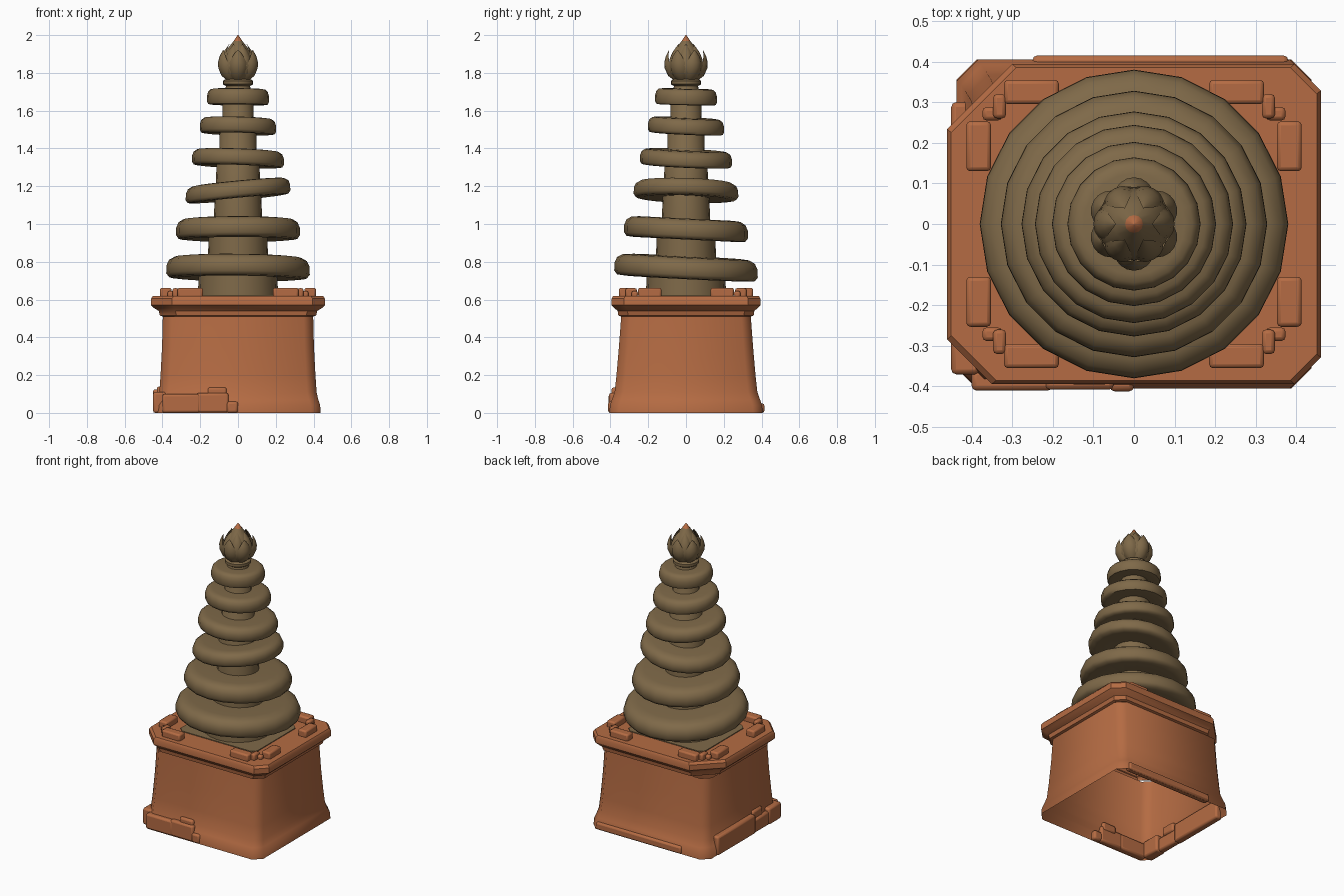
import bpy, bmesh, math
from math import sin, cos, pi

if "Cube" in bpy.data.objects:
    bpy.data.objects.remove(bpy.data.objects["Cube"])


def material(name, rgb):
    m = bpy.data.materials.new(name)
    m.diffuse_color = (*rgb, 1)
    m.use_nodes = True
    m.node_tree.nodes["Principled BSDF"].inputs["Base Color"].default_value = m.diffuse_color
    return m


CLAY = material("terracotta", (0.46, 0.148, 0.056))
BRONZE = material("olive brown", (0.212, 0.142, 0.066))


def finish(name, bm, mats, angle=40, bevel=0):
    bmesh.ops.recalc_face_normals(bm, faces=bm.faces[:])
    me = bpy.data.meshes.new(name)
    bm.to_mesh(me)
    bm.free()
    ob = bpy.data.objects.new(name, me)
    bpy.context.collection.objects.link(ob)
    for m in mats:
        me.materials.append(m)
    if bevel:
        b = ob.modifiers.new("soft_edges", 'BEVEL')
        b.width, b.segments = bevel, 2
    bpy.ops.object.select_all(action='DESELECT')
    ob.select_set(True)
    bpy.context.view_layer.objects.active = ob
    if angle:
        bpy.ops.object.shade_smooth_by_angle(angle=math.radians(angle))
    return ob


def loft(bm, loops, cap_top=False):
    rows = [[bm.verts.new(p) for p in lp] for lp in loops]
    n = len(rows[0])
    for a, b in zip(rows, rows[1:]):
        for i in range(n):
            bm.faces.new((a[i], a[(i + 1) % n], b[(i + 1) % n], b[i]))
    if cap_top:
        bm.faces.new(rows[-1])


def circle(r, z, n=20, tx=0, ty=0):
    out = []
    for i in range(n):
        a = 2 * pi * i / n
        x, y = r * cos(a), r * sin(a)
        out.append((x, y, z + tx * x + ty * y))
    return out


def octagon(hx, hy, z, c):
    """Rectangle with cut corners; c = cuts at (+,+), (-,+), (-,-), (+,-)."""
    a, b, d, e = c
    return [(hx, hy - a, z), (hx - a, hy, z), (-hx + b, hy, z), (-hx, hy - b, z),
            (-hx, -hy + d, z), (-hx + d, -hy, z), (hx - e, -hy, z), (hx, -hy + e, z)]


def box(bm, x0, x1, y0, y1, z0, z1):
    lo = [(x0, y0), (x1, y0), (x1, y1), (x0, y1)]
    v = [bm.verts.new((x, y, z)) for z in (z0, z1) for x, y in lo]
    for f in ((3, 2, 1, 0), (4, 5, 6, 7), (0, 1, 5, 4), (1, 2, 6, 5), (2, 3, 7, 6), (3, 0, 4, 7)):
        bm.faces.new([v[i] for i in f])


# pedestal: open-bottomed flared shell
bm = bmesh.new()
even = (0.05,) * 4
loft(bm, [octagon(x, y, z, even) for x, y, z in (
    (0.437, 0.405, 0), (0.435, 0.403, 0.04), (0.425, 0.392, 0.07), (0.416, 0.378, 0.11),
    (0.41, 0.368, 0.2), (0.402, 0.355, 0.35), (0.398, 0.343, 0.51))])
finish("pedestal_body", bm, [CLAY], 50)

# moulded cornice with unequal, chipped corners
bm = bmesh.new()
chips = (0.065, 0.16, 0.11, 0.065)
loft(bm, [octagon(x, y, z, tuple(c * k for c in chips)) for x, y, z, k in (
    (0.398, 0.343, 0.51, 0.7), (0.413, 0.358, 0.515, 0.8), (0.42, 0.362, 0.54, 0.8),
    (0.445, 0.38, 0.555, 1), (0.46, 0.394, 0.57, 1), (0.46, 0.394, 0.605, 1),
    (0.45, 0.385, 0.62, 1))], True)
finish("pedestal_cornice", bm, [CLAY], 35)

# low parapet: two blocks per side plus stepped corner pieces
bm = bmesh.new()
for sx in (-1, 1):
    for sy in (-1, 1):
        for x0, x1, y0, y1, h in (
                (0.185, 0.32, 0.295, 0.355, 0.662), (0.352, 0.413, 0.13, 0.253, 0.662),
                (0.315, 0.347, 0.26, 0.32, 0.66), (0.325, 0.373, 0.255, 0.288, 0.645)):
            xs, ys = sorted((sx * x0, sx * x1)), sorted((sy * y0, sy * y1))
            box(bm, *xs, *ys, 0.612, h)
finish("parapet_blocks", bm, [CLAY], 30, 0.01)

# broken plinth remains along the front left and left side
bm = bmesh.new()
for b in ((-0.40, -0.20, -0.41, -0.36, 0, 0.10), (-0.22, -0.05, -0.408, -0.365, 0, 0.105),
          (-0.16, -0.06, -0.395, -0.36, 0.08, 0.135), (-0.06, 0.0, -0.412, -0.37, 0, 0.06),
          (-0.45, -0.40, -0.10, 0.30, 0, 0.125), (-0.445, -0.40, -0.25, -0.09, 0, 0.09),
          (-0.43, -0.39, -0.2, -0.1, 0.08, 0.14), (-0.45, -0.38, -0.37, -0.24, 0, 0.11)):
    box(bm, *b)
box(bm, -0.25, 0.38, 0.37, 0.415, 0, 0.05)
finish("plinth_rubble", bm, [CLAY], 30, 0.012)

# thin floor under the spire
bm = bmesh.new()
loft(bm, [octagon(0.285, 0.23, z, (0.03,) * 4) for z in (0.615, 0.625)], True)
finish("spire_floor", bm, [BRONZE], 30)

# stepped central column
bm = bmesh.new()
loft(bm, [circle(r, z) for r, z in (
    (0.212, 0.615), (0.208, 0.76), (0.16, 0.77), (0.155, 0.97), (0.13, 0.98), (0.122, 1.17),
    (0.118, 1.19), (0.113, 1.34), (0.10, 1.36), (0.096, 1.51), (0.083, 1.53), (0.08, 1.67),
    (0.072, 1.69), (0.064, 1.73), (0.08, 1.74), (0.08, 1.758), (0.06, 1.77))], True)
finish("spire_column", bm, [BRONZE], 35)

# six tilted umbrella rings: radius, centre height, half thickness, tilt in x, tilt in y, inner radius
for i, (r, z, h, tx, ty, ri) in enumerate((
        (0.38, 0.768, 0.06, -0.01, -0.05, 0.14), (0.328, 0.972, 0.057, 0.0, -0.05, 0.115),
        (0.277, 1.177, 0.047, 0.095, -0.03, 0.105), (0.244, 1.347, 0.045, -0.035, -0.045, 0.09),
        (0.202, 1.518, 0.044, -0.025, -0.045, 0.07), (0.164, 1.672, 0.044, -0.01, -0.025, 0.055))):
    bm = bmesh.new()
    e = 0.16 * r
    loft(bm, [circle(a, z + k * h, 20, tx, ty) for a, k in (
        (ri, -0.75), (r - e, -0.95), (r - 0.25 * e, -0.88), (r, -0.55), (r - 0.02 * e, 0.15),
        (r - 0.25 * e, 0.65), (r - 0.75 * e, 0.93), (r - 1.5 * e, 1.0), (ri, 1.0))])
    finish("umbrella_ring_%d" % (i + 1), bm, [BRONZE], 55)

# lotus bud core with a clay tip
bm = bmesh.new()
loft(bm, [circle(r, z, 12) for r, z in (
    (0.05, 1.755), (0.08, 1.79), (0.09, 1.84), (0.078, 1.89), (0.05, 1.935), (0.022, 1.97),
    (0.002, 2.0))], True)
core = finish("bud_core", bm, [BRONZE, CLAY], 60)
for p in core.data.polygons:
    p.material_index = int(p.center.z > 1.975)


# bud petals: curved pointed shells in two rows
def petals(name, count, start, prof, spread):
    bm = bmesh.new()
    for k in range(count):
        mid = start + 2 * pi * k / count
        rows = []
        for r, z, w in prof:
            row = []
            for j in range(-3, 4):
                u = j / 3
                a = mid + u * w * spread
                rr = r * (1 - 0.16 * u * u * w)
                row.append(bm.verts.new((rr * cos(a), rr * sin(a), z)))
            rows.append(row)
        for a, b in zip(rows, rows[1:]):
            for j in range(6):
                bm.faces.new((a[j], a[j + 1], b[j + 1], b[j]))
    finish(name, bm, [BRONZE], 60)


petals("outer_petals", 6, pi / 6, (
    (0.06, 1.758, 0.8), (0.095, 1.785, 0.95), (0.113, 1.825, 1), (0.115, 1.855, 0.9),
    (0.108, 1.885, 0.62), (0.097, 1.908, 0.3), (0.09, 1.922, 0.02)), 0.52)
petals("inner_petals", 6, 0, (
    (0.06, 1.765, 0.8), (0.092, 1.80, 1), (0.1, 1.84, 1), (0.092, 1.88, 0.95),
    (0.074, 1.915, 0.7), (0.055, 1.94, 0.35), (0.045, 1.955, 0.02)), 0.52)
